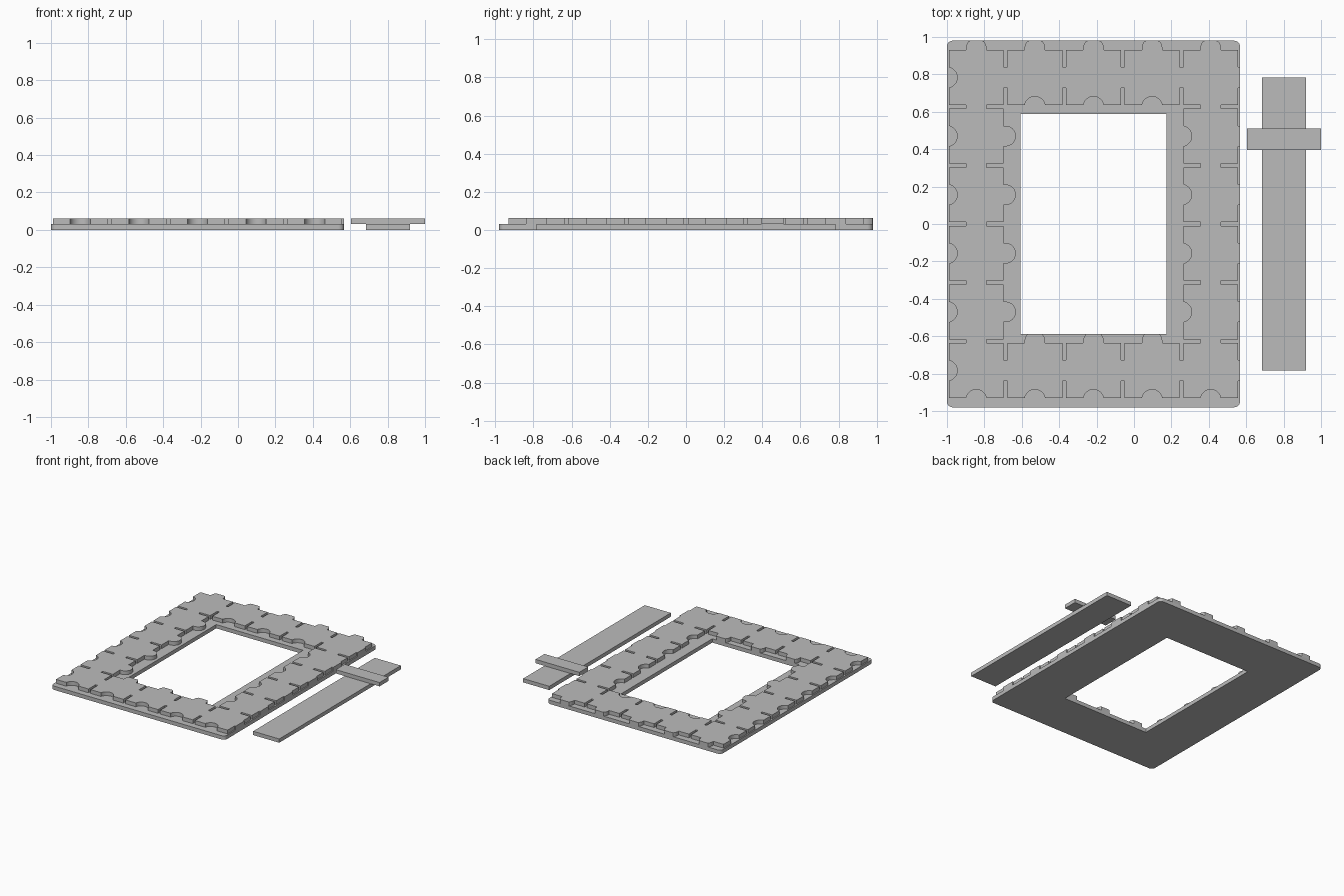
import bpy, bmesh
from math import sin, cos, pi, asin
from mathutils import Vector

if "Cube" in bpy.data.objects:
    bpy.data.objects.remove(bpy.data.objects["Cube"])

grey = bpy.data.materials.new("light grey")
grey.use_nodes = True
COLOUR = (0.5, 0.5, 0.5, 1)
grey.diffuse_color = COLOUR
grey.node_tree.nodes["Principled BSDF"].inputs["Base Color"].default_value = COLOUR

PITCH = 1.88 / 6            # one puzzle tile
GAP = 0.01                  # half the slit width
KNOB = 0.055                # knob and socket radius
MID = PITCH / 2
SLIT = MID - KNOB           # slit depth
COLS, ROWS = 5, 6
THICK = 0.031
X0, Y0 = -1.0, -0.94        # corner of the tile grid
X1, Y1 = X0 + COLS * PITCH, -Y0


def plate(name, loops, z0, z1):
    """Flat plate from closed outlines; inner outlines become holes."""
    bm = bmesh.new()
    for loop in loops:
        verts = [bm.verts.new((x, y, z0)) for x, y in loop]
        for a, b in zip(verts, verts[1:] + verts[:1]):
            bm.edges.new((a, b))
    bmesh.ops.triangle_fill(bm, use_beauty=True, edges=bm.edges[:])
    top = bmesh.ops.extrude_face_region(bm, geom=bm.faces[:], use_keep_orig=True)
    bmesh.ops.translate(bm, vec=(0, 0, z1 - z0),
                        verts=[v for v in top["geom"] if isinstance(v, bmesh.types.BMVert)])
    bmesh.ops.recalc_face_normals(bm, faces=bm.faces[:])
    mesh = bpy.data.meshes.new(name)
    bm.to_mesh(mesh)
    bm.free()
    mesh.materials.append(grey)
    obj = bpy.data.objects.new(name, mesh)
    bpy.context.collection.objects.link(obj)
    bpy.ops.object.select_all(action="DESELECT")
    obj.select_set(True)
    bpy.context.view_layer.objects.active = obj
    bpy.ops.object.shade_smooth_by_angle(angle=pi / 6)


def rect(x0, x1, y0, y1, r=0):
    """Rectangle outline, with rounded corners if r is given."""
    if not r:
        return [(x0, y0), (x1, y0), (x1, y1), (x0, y1)]
    centres = rect(x0 + r, x1 - r, y0 + r, y1 - r)
    return [(cx + r * cos(a), cy + r * sin(a))
            for k, (cx, cy) in enumerate(centres)
            for a in [pi + (k + i / 6) * pi / 2 for i in range(7)]]


def knob(clip):
    """Tab outline as (along, outward), cut flat at the clip distance."""
    arc = [(MID - KNOB * cos(i * pi / 16), min(clip, KNOB * sin(i * pi / 16)))
           for i in range(17)]
    return [(MID - KNOB, -GAP)] + arc + [(MID + KNOB, -GAP)]


def socket():
    """Round notch that receives a knob."""
    a0 = asin(GAP / KNOB)
    angles = [a0 + i / 16 * (pi - 2 * a0) for i in range(17)]
    return [(MID - KNOB * cos(a), -KNOB * sin(a)) for a in angles]


def side(start, direction, cells, shape, inner):
    """One run of tiles; outward is to the right of the direction."""
    along = Vector(direction)
    out = Vector((along.y, -along.x))
    pts = [] if inner else [(GAP, -GAP)]
    for k in range(cells + 1):
        if inner or 0 < k < cells:
            s = k * PITCH
            pts += [(s - GAP, -GAP), (s - GAP, -SLIT), (s + GAP, -SLIT), (s + GAP, -GAP)]
        if k < cells:
            pts += [(k * PITCH + t, d) for t, d in shape]
    if inner:
        pts.pop()           # corner is shared with the next side
    return [tuple(Vector(start) + along * t + out * d) for t, d in pts]


# Frame base with rounded outer corners
HOLE_Y = 0.588
plate("frame_base", [rect(X0, X1, -0.98, 0.98, 0.03),
                     rect(-0.608, 0.175, -HOLE_Y, HOLE_Y)], 0, THICK)

# Puzzle-edged tile layer
outer = (side((X0, Y0), (1, 0), COLS, socket(), False)
         + side((X1, Y0), (0, 1), ROWS, knob(0), False)
         + side((X1, Y1), (-1, 0), COLS, knob(0.04), False)
         + side((X0, Y1), (0, -1), ROWS, socket(), False))
ix0, ix1, iy0, iy1 = X0 + PITCH, X1 - PITCH, Y0 + PITCH, Y1 - PITCH
inner = (side((ix0, iy0), (0, 1), ROWS - 2, knob(KNOB), True)
         + side((ix0, iy1), (1, 0), COLS - 2, socket(), True)
         + side((ix1, iy1), (0, -1), ROWS - 2, socket(), True)
         + side((ix1, iy0), (-1, 0), COLS - 2, knob(-HOLE_Y - iy0), True))
plate("tile_layer", [outer, inner], THICK, 2 * THICK)

# Long bar and the cross piece lying on it
plate("long_bar", [rect(0.685, 0.92, -0.783, 0.783)], 0, THICK)
plate("cross_piece", [rect(0.605, 1.0, 0.395, 0.51)], THICK, 2 * THICK)
